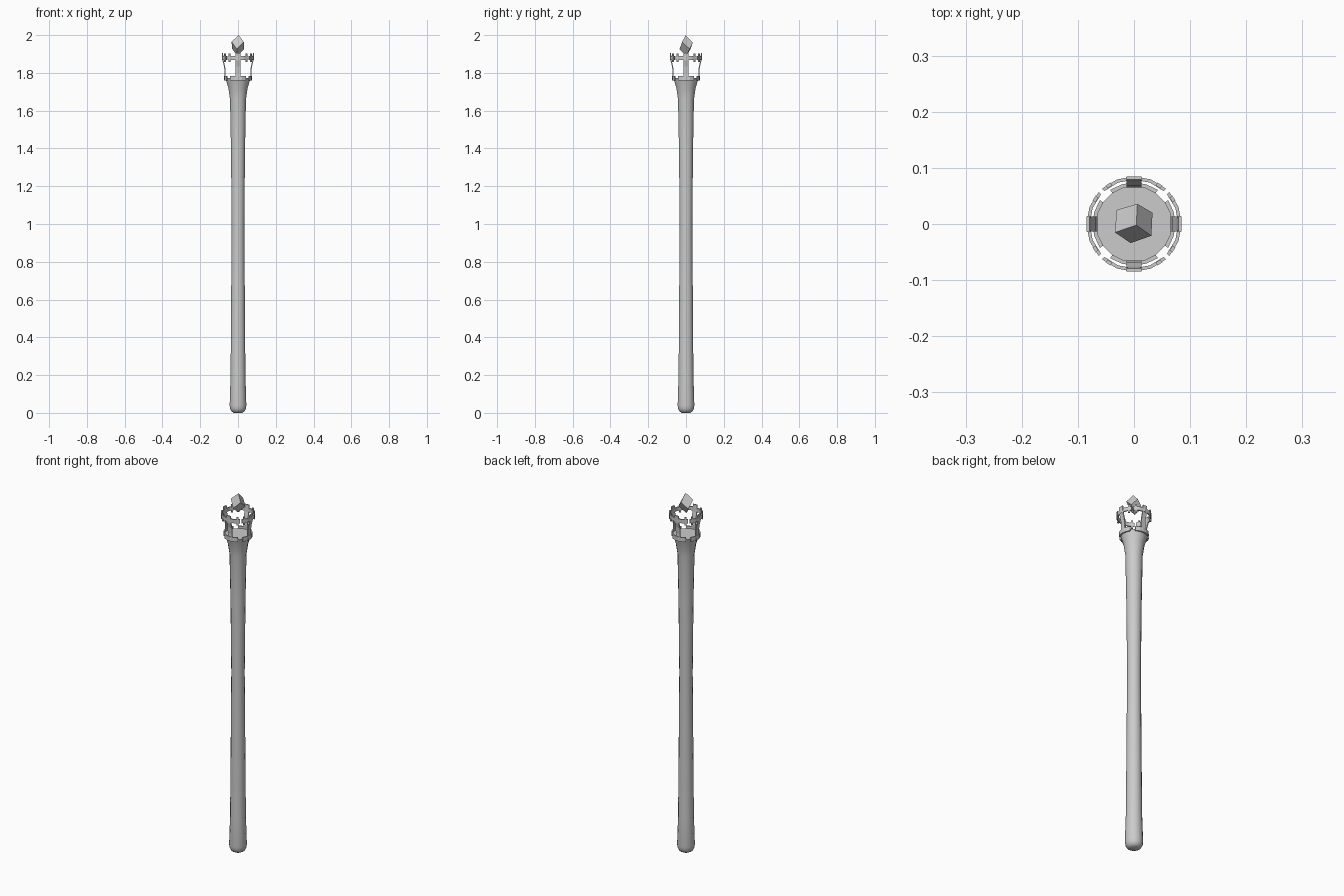
import bpy, bmesh
from math import sin, cos, pi, radians

if "Cube" in bpy.data.objects:
    bpy.data.objects.remove(bpy.data.objects["Cube"])


def make_object(name, bm, smooth=False):
    bmesh.ops.recalc_face_normals(bm, faces=bm.faces)
    me = bpy.data.meshes.new(name)
    bm.to_mesh(me)
    bm.free()
    ob = bpy.data.objects.new(name, me)
    bpy.context.collection.objects.link(ob)
    if smooth:
        bpy.ops.object.select_all(action='DESELECT')
        ob.select_set(True)
        bpy.context.view_layer.objects.active = ob
        bpy.ops.object.shade_smooth_by_angle(angle=radians(35))
    return ob


def lathe(name, profile, sides):
    bm = bmesh.new()
    rings = []
    for r, z in profile:
        rings.append([bm.verts.new((r * cos(2 * pi * (i + .5) / sides),
                                    r * sin(2 * pi * (i + .5) / sides), z))
                      for i in range(sides)])
    for a, b in zip(rings, rings[1:]):
        for i in range(sides):
            j = (i + 1) % sides
            bm.faces.new((a[i], a[j], b[j], b[i]))
    bm.faces.new(rings[0][::-1])
    bm.faces.new(rings[-1])
    return make_object(name, bm, True)


def strip(bm, outer, inner):
    """Closed bar from rows of left/right points on its outer and inner skins."""
    rows = [[bm.verts.new(p) for p in (o[0], o[1], i[1], i[0])]
            for o, i in zip(outer, inner)]
    for a, b in zip(rows, rows[1:]):
        for k in range(4):
            m = (k + 1) % 4
            bm.faces.new((a[k], a[m], b[m], b[k]))
    bm.faces.new(rows[0][::-1])
    bm.faces.new(rows[-1])


def arc(bm, centre, half, z0, z1, r, t, segs):
    """Curved bar following the crown circle."""
    skins = []
    for rad in (r, r - t):
        pts = []
        for i in range(segs + 1):
            a = radians(centre - half + 2 * half * i / segs)
            x, y = rad * cos(a), rad * sin(a)
            pts.append(((x, y, z0), (x, y, z1)))
        skins.append(pts)
    strip(bm, *skins)


# Wooden shaft with rounded foot and flared top
lathe("shaft", [(.022, 0), (.036, .008), (.043, .022), (.045, .04), (.040, .2),
                (.037, .6), (.034, 1.0), (.038, 1.4), (.043, 1.66),
                (.052, 1.72), (.066, 1.765), (.068, 1.772)], 16)

# Four crown claws: upright prong, lower collar arc, upper arc with end ticks
path = [(.073, 1.76), (.071, 1.80), (.074, 1.835), (.082, 1.865), (.085, 1.905)]
for q in range(4):
    ang = 90 * q
    c, s = cos(radians(ang)), sin(radians(ang))
    bm = bmesh.new()
    skins = []
    for off in (0, .006):
        skins.append([tuple(((r - off) * c - w * s, (r - off) * s + w * c, z)
                            for w in (-.013, .013)) for r, z in path])
    strip(bm, *skins)
    arc(bm, ang, 35, 1.76, 1.784, .074, .007, 4)
    arc(bm, ang, 42, 1.869, 1.89, .085, .006, 4)
    for side in (-1, 1):
        arc(bm, ang + side * 33, 3.5, 1.857, 1.902, .085, .006, 1)
    make_object(f"crown_claw_{q + 1}", bm)

# Crystal: stretched cube balanced on a corner
bm = bmesh.new()
tip = bm.verts.new((.004, -.002, 2.0))
up = [bm.verts.new(p) for p in ((.006, .036, 1.961), (-.034, -.015, 1.965), (.031, -.021, 1.963))]
low = [bm.verts.new(p) for p in ((-.031, .025, 1.928), (-.006, -.034, 1.926), (.033, .020, 1.926))]
base = bm.verts.new((-.004, .002, 1.89))
for i in range(3):
    j = (i + 1) % 3
    bm.faces.new((tip, up[i], low[i], up[j]))
    bm.faces.new((base, low[j], up[j], low[i]))
make_object("crystal", bm)
